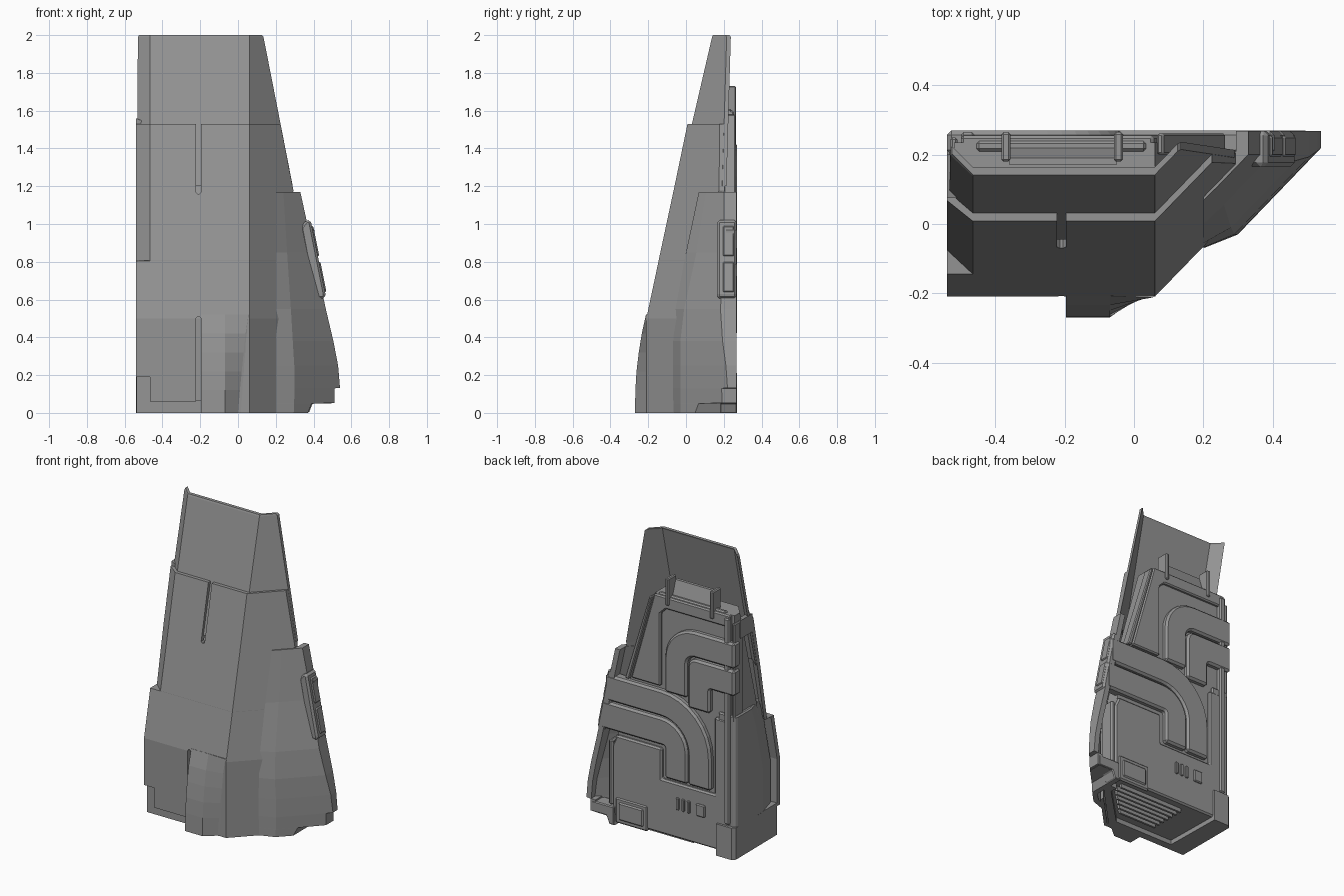
import bpy, bmesh, math

if "Cube" in bpy.data.objects:
    bpy.data.objects.remove(bpy.data.objects["Cube"])

GREY = bpy.data.materials.new("dark_grey")
GREY.diffuse_color = (.3, .3, .3, 1)
GREY.use_nodes = True
GREY.node_tree.nodes["Principled BSDF"].inputs["Base Color"].default_value = GREY.diffuse_color


def finish(name, bm, bevel=0.0):
    bmesh.ops.recalc_face_normals(bm, faces=bm.faces)
    me = bpy.data.meshes.new(name)
    bm.to_mesh(me)
    bm.free()
    me.materials.append(GREY)
    ob = bpy.data.objects.new(name, me)
    bpy.context.collection.objects.link(ob)
    if bevel:
        m = ob.modifiers.new("bevel", 'BEVEL')
        m.width, m.segments, m.limit_method = bevel, 1, 'ANGLE'
        m.angle_limit = math.radians(40)
    return ob


def loft(name, sections, bevel=0.0):
    """sections: [(z, [(x, y), ...]), ...], closed loops of equal length."""
    bm = bmesh.new()
    rings = [[bm.verts.new((x, y, z)) for x, y in pts] for z, pts in sections]
    n = len(rings[0])
    for a, b in zip(rings, rings[1:]):
        for i in range(n):
            j = (i + 1) % n
            bm.faces.new((a[i], a[j], b[j], b[i]))
    bm.faces.new(rings[0])
    bm.faces.new(rings[-1])
    return finish(name, bm, bevel)


def prism(name, pts, y0, y1, bevel=0.0):
    """Outline in x/z pushed through y."""
    bm = bmesh.new()
    f = bm.faces.new([bm.verts.new((x, y0, z)) for x, z in pts])
    r = bmesh.ops.extrude_face_region(bm, geom=[f])
    vs = [v for v in r["geom"] if isinstance(v, bmesh.types.BMVert)]
    bmesh.ops.translate(bm, verts=vs, vec=(0, y1 - y0, 0))
    return finish(name, bm, bevel)


def box(name, x0, x1, y0, y1, z0, z1, bevel=0.0):
    return prism(name, [(x0, z0), (x1, z0), (x1, z1), (x0, z1)], y0, y1, bevel)


def cut(ob, cutters):
    bpy.context.view_layer.objects.active = ob
    for c in cutters:
        c.hide_render = True
        m = ob.modifiers.new("cut", 'BOOLEAN')
        m.operation, m.solver, m.object = 'DIFFERENCE', 'EXACT', c
        bpy.ops.object.modifier_apply(modifier=m.name)
        bpy.data.objects.remove(c)


def shell(outer, t=0.022):
    return outer + [(x, y + t) for x, y in reversed(outer)]


def plate(yf, xr, xl=-.54, ch=.06):
    return [(xl, yf + ch), (-.465, yf), (.06, yf), (xr, yf + (xr - .06) * 1.03)]


# upper armour plate
loft("upper_plate", [(1.2, shell(plate(-.045, .29, -.535))),
                     (1.99, shell(plate(.138, .135, -.53))),
                     (2.0, shell(plate(.142, .125, -.525)))])

# lower armour plate with slots and stepped lower left corner
lower = loft("lower_plate", [
    (0, shell(plate(-.21, .275, ch=0), .03)), (.5, shell(plate(-.21, .275, ch=0), .03)),
    (.805, shell(plate(-.145, .27, ch=0), .03)), (.807, shell(plate(-.145, .27, ch=.07), .03)),
    (1.18, shell(plate(-.065, .293, ch=.06), .03)), (1.53, shell(plate(.008, .225, ch=.06), .03))])
cut(lower, [box("c1", -.222, -.197, -.5, .5, 1.16, 1.7, .008),
            box("c2", -.222, -.197, -.5, .5, -.1, .51, .008),
            box("c3", -.7, -.465, -.5, .5, -.1, .19),
            box("c4", -.7, -.21, -.5, .5, -.1, .06)])

# curved bulge at the foot of the front
loft("front_bulge", [(z, [(-.197, -.19), (-.197, y), (-.07, y), (x, -.212), (.06, -.205), (.06, -.19)])
                     for z, y, x in [(0, -.27, 0), (.12, -.268, .01), (.22, -.262, .02),
                                     (.32, -.25, .03), (.42, -.234, .04), (.52, -.207, .055)]])


# tapered inner body
def body(z, yf, xb):
    c = min(xb - .01, .05)
    y = min(yf + .05 + (xb - .06) * 1.03, .2)
    return (z, [(-.52, .235), (-.52, yf + .12), (-.46, yf + .05), (c, yf + .05), (xb, y), (xb, .235)])


loft("inner_body", [body(.03, -.21, .36), body(.5, -.21, .35), body(1.0, -.1, .24), body(1.6, .06, .06)])


# right side armour
def side(z, y1, x2, y2, x3):
    y3 = min(y2 + (x3 - x2) * 1.04, .225)
    o = [(.2, y1), (x2, y2), (x3, y3), (x3, .268)]
    return (z, o + [(x3 - .035, .268), (x3 - .035, y3 + .01), (x2 - .01, y2 + .035), (.2, y1 + .035)])


loft("side_plate", [side(0, -.065, .295, -.03, .37), side(.05, -.067, .297, -.03, .39),
                    side(.052, -.067, .297, -.03, .51), side(.13, -.07, .3, -.03, .51),
                    side(.132, -.07, .3, -.03, .54), side(.25, -.07, .298, -.03, .53),
                    side(.38, -.068, .29, -.03, .505), side(.55, -.055, .28, -.01, .465),
                    side(.85, .0, .26, .055, .4), side(1.17, .068, .24, .107, .33)])

# side clip with two pads
prism("side_clip", [(.33, .98), (.36, 1.02), (.385, 1.02), (.463, .63), (.46, .605), (.41, .605), (.395, .64)],
      .165, .268, .012)
for i, (za, zb) in enumerate([(.64, .8), (.83, .99)]):
    xs = lambda z: .387 + (1.015 - z) * .2
    prism(f"clip_pad_{i}", [(xs(za) - .01, za), (xs(za) + .006, za), (xs(zb) + .006, zb), (xs(zb) - .01, zb)],
          .195, .255, .006)


# elbow shaped ducts on the back
def elbow(name, xe, xi, xo, zi, zo, ze, ri, ro):
    h = 1 if xe > xo else -1

    def arc(x, z, r):
        return [(x + h * r - h * r * math.cos(t), z - r + r * math.sin(t))
                for t in [k * math.pi / 16 for k in range(9)]]
    pts = [(xo, ze)] + arc(xo, zo, ro) + [(xe, zo), (xe, zi)] + arc(xi, zi, ri)[::-1] + [(xi, ze)]
    return prism(name, pts, .2, .27, .013)


elbow("upper_duct_outer", -.54, -.192, -.03, 1.262, 1.43, .98, .06, .22)
elbow("upper_duct_inner", -.54, -.36, -.2, 1.08, 1.25, .92, .015, .06)
elbow("lower_duct_outer", .405, -.2, -.365, .81, .98, .41, .2, .36)
elbow("lower_duct_inner", .435, -.03, -.195, .62, .80, .41, .015, .19)

# back panels around the ducts
prism("upper_back_panel", [(-.5, 1.6), (.055, 1.6), (.225, 1.0), (.01, 1.0), (.01, 1.48), (-.03, 1.52), (-.5, 1.52)],
      .19, .255, .008)
prism("panel_edge_rail", [(.065, 1.58), (.085, 1.58), (.265, .99), (.235, .99)], .2, .262, .006)
prism("lower_back_panel", [(.0, .59), (.33, .59), (.36, .52), (.36, .1), (.33, .03), (-.5, .03),
                           (-.5, .9), (-.385, .9), (-.385, .39), (.0, .39)], .15, .255, .01)
box("lower_side_strip", .36, .39, .16, .255, .12, .55, .01)
prism("foot_side_step", [(.34, 0), (.375, 0), (.395, .05), (.5, .05), (.5, .12), (.34, .12)], .18, .27, .006)
box("access_hatch_frame", .1, .335, .24, .262, .015, .185, .01)
box("access_hatch", .125, .31, .24, .27, .04, .16, .01)
for i in range(3):
    box(f"vent_fin_{i}", -.13 - .04 * i, -.11 - .04 * i, .24, .266, .22, .3, .004)
box("vent_square", -.32, -.255, .24, .266, .22, .3, .006)

# left rails and side housings
box("left_rail", -.5, -.46, .2, .265, .22, 1.58, .008)
box("left_rail_outer", -.53, -.51, .16, .25, .9, 1.55, .006)
loft("left_housing", [(z, [(-.5, ya), (-.54, ya + .14), (-.54, .235), (-.525, .25), (-.41, .25), (-.41, ya)])
                      for z, ya in [(.2, -.17), (.5, -.17), (.8, -.1), (.94, -.05)]], .008)
loft("left_foot", [(z, [(-.538, -.18), (-.54, .25), (-.52, .27), (-.41, .27), (-.4, -.18)])
                   for z in (0, .21)])
prism("left_tab", [(-.54, 1.44), (-.48, 1.5), (-.48, 1.535), (-.54, 1.56)], .075, .2)

# top bracket with two prongs
for i, x in enumerate((-.37, -.045)):
    prism(f"bracket_prong_{i}", [(x - .013, 1.55), (x + .013, 1.55), (x + .013, 1.73), (x - .013, 1.73)],
          .18, .265, .006)
loft("bracket_plate", [(1.55, [(-.36, .17), (-.05, .17), (-.05, .24), (-.36, .24)]),
                       (1.7, [(-.36, .17), (-.05, .17), (-.05, .19), (-.36, .19)])])
box("bracket_bar", -.455, .035, .21, .24, 1.58, 1.61, .008)

# underside rim and slats
loft("underside_front_rim", [(z, [(-.405, -.18), (.05, -.18), (.34, .12), (.34, .18), (.29, .18), (.29, .13),
                                  (.03, -.13), (-.405, -.13)]) for z in (0, .065)])
for i in range(7):
    y = -.06 + i * .04
    bm = bmesh.new()
    x1 = min(.27, .08 + i * .04)
    v = [[bm.verts.new((x, y + a, b)) for a, b in ((0, .04), (.012, .002), (.026, .002), (.022, .04))]
         for x in (-.2, x1)]
    for k in range(4):
        j = (k + 1) % 4
        bm.faces.new((v[0][k], v[0][j], v[1][j], v[1][k]))
    bm.faces.new(v[0])
    bm.faces.new(v[1])
    finish(f"underside_slat_{i}", bm)
